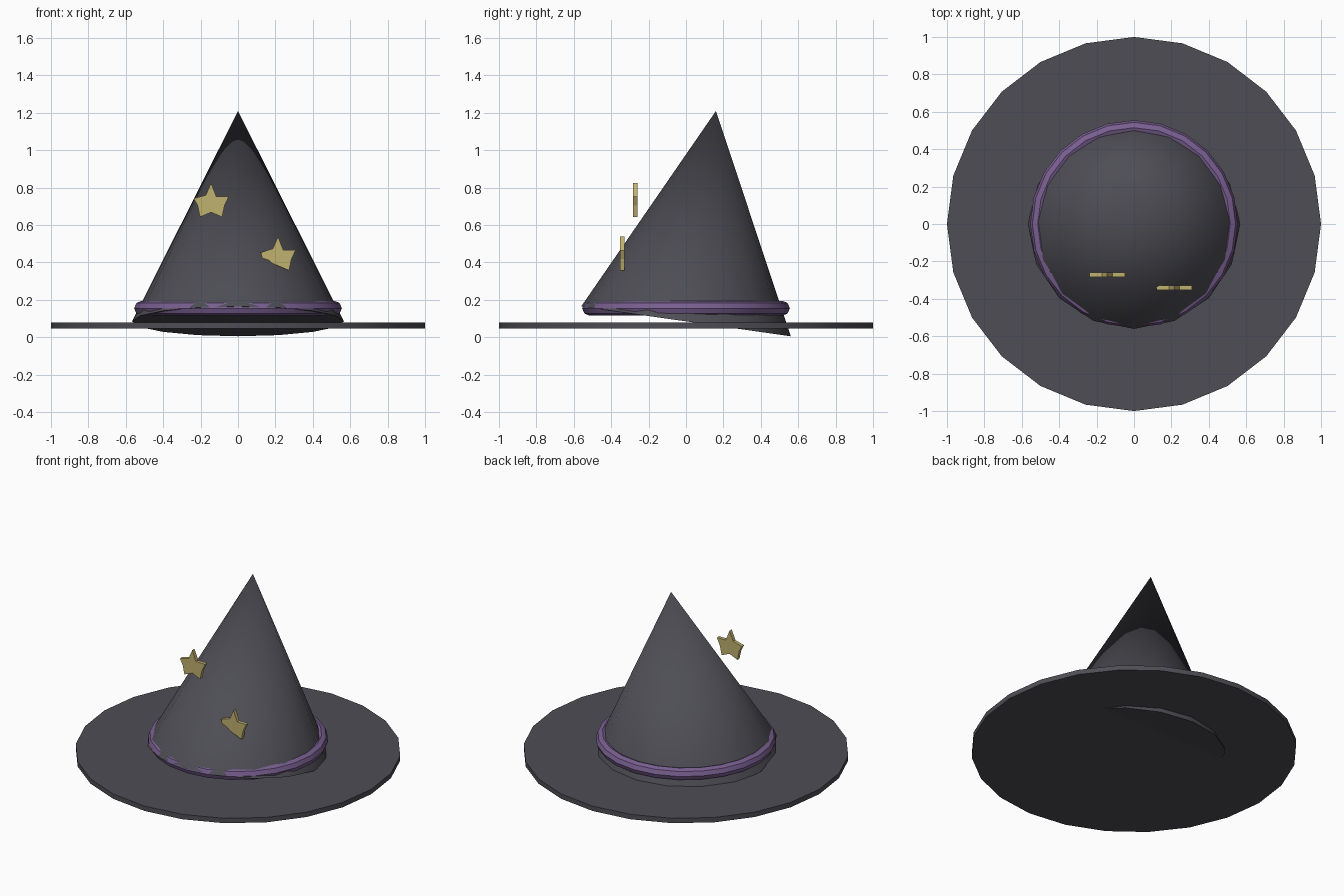
import bpy, bmesh, math

cube = bpy.data.objects.get("Cube")
if cube:
    bpy.data.objects.remove(cube, do_unlink=True)


def material(name, rgb):
    m = bpy.data.materials.new(name)
    m.use_nodes = True
    m.diffuse_color = (*rgb, 1)
    bsdf = m.node_tree.nodes["Principled BSDF"]
    bsdf.inputs["Base Color"].default_value = (*rgb, 1)
    bsdf.inputs["Roughness"].default_value = 0.8
    return m


felt = material("charcoal felt", (0.075, 0.075, 0.09))
purple = material("purple ribbon", (0.19, 0.115, 0.28))
gold = material("pale gold", (0.53, 0.44, 0.16))


def finish(name, mat):
    ob = bpy.context.object
    ob.name = ob.data.name = name
    ob.data.materials.append(mat)
    bpy.ops.object.shade_smooth_by_angle(angle=math.radians(30))
    return ob


# Wide flat brim
bpy.ops.mesh.primitive_cylinder_add(vertices=24, radius=1, depth=0.033,
                                    location=(0, 0, 0.062))
finish("brim", felt)

# Crown: a cone tipped backwards, its low back edge cutting through the brim
tilt = math.atan2(0.16, 1.125)
height, base_z = 1.136, 0.085
bpy.ops.mesh.primitive_cone_add(
    vertices=16, radius1=0.566, radius2=0, depth=height,
    location=(0, math.sin(tilt) * height / 2, base_z + math.cos(tilt) * height / 2),
    rotation=(-tilt, 0, 0))
finish("crown", felt)

# Level ribbon around the crown
bpy.ops.mesh.primitive_torus_add(major_segments=24, minor_segments=8,
                                 major_radius=0.515, minor_radius=0.04,
                                 location=(0, 0, 0.155))
finish("ribbon", purple)


# Stars floating at the front of the crown
def star(name, outline, location, depth=0.024):
    bm = bmesh.new()
    face = bm.faces.new([bm.verts.new((x, -depth / 2, z)) for x, z in outline])
    ext = bmesh.ops.extrude_face_region(bm, geom=[face])
    verts = [g for g in ext["geom"] if isinstance(g, bmesh.types.BMVert)]
    bmesh.ops.translate(bm, verts=verts, vec=(0, depth, 0))
    bmesh.ops.recalc_face_normals(bm, faces=bm.faces)
    me = bpy.data.meshes.new(name)
    bm.to_mesh(me)
    bm.free()
    ob = bpy.data.objects.new(name, me)
    ob.location = location
    me.materials.append(gold)
    bpy.context.collection.objects.link(ob)


right_half = [(0, 0.1), (0.028, 0.029), (0.095, 0.029), (0.072, -0.02),
              (0.059, -0.081), (0, -0.056)]
left_half = [(-0.059, -0.081), (-0.072, -0.02), (-0.093, 0.018), (-0.028, 0.036)]
short_left = [(-0.082, -0.02), (-0.093, 0.015), (-0.028, 0.036)]

star("upper_star", right_half + left_half, (-0.144, -0.272, 0.724))
star("lower_star", right_half + short_left, (0.214, -0.342, 0.438))
